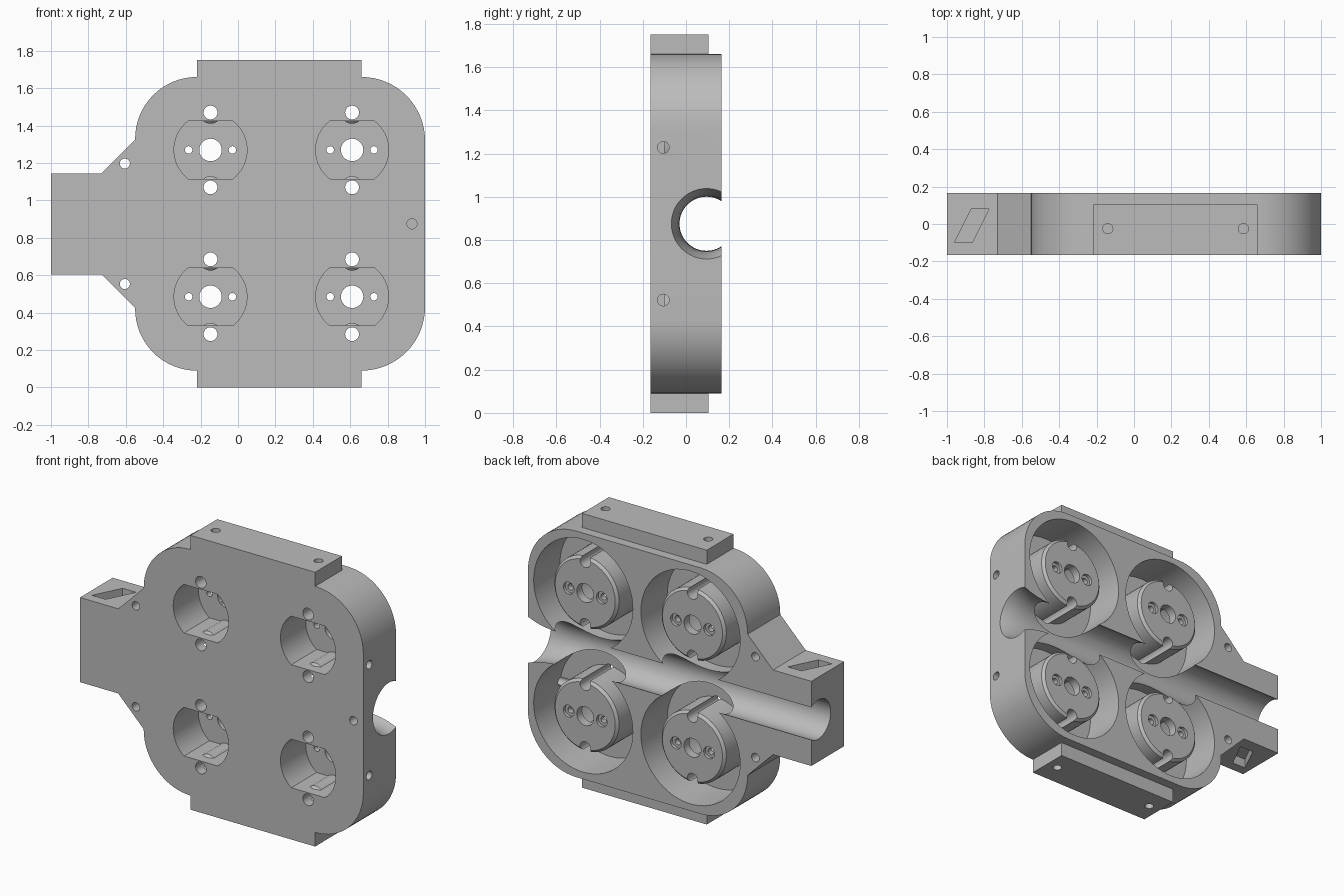
import bpy, bmesh, math
from mathutils import Vector, Matrix

if "Cube" in bpy.data.objects:
    bpy.data.objects.remove(bpy.data.objects["Cube"])

grey = bpy.data.materials.new("plain grey")
grey.use_nodes = True
grey.diffuse_color = (0.5, 0.5, 0.5, 1)
grey.node_tree.nodes["Principled BSDF"].inputs["Base Color"].default_value = (0.5, 0.5, 0.5, 1)

X, Y, Z = Vector((1, 0, 0)), Vector((0, 1, 0)), Vector((0, 0, 1))


def finish(bm, name):
    bmesh.ops.remove_doubles(bm, verts=bm.verts, dist=1e-5)
    bmesh.ops.recalc_face_normals(bm, faces=bm.faces)
    mesh = bpy.data.meshes.new(name)
    bm.to_mesh(mesh)
    bm.free()
    obj = bpy.data.objects.new(name, mesh)
    bpy.context.collection.objects.link(obj)
    return obj


def prism(name, points, direction):
    """Extrude a flat outline of 3D points."""
    bm = bmesh.new()
    face = bm.faces.new([bm.verts.new(p) for p in points])
    new = bmesh.ops.extrude_face_region(bm, geom=[face])["geom"]
    verts = [v for v in new if isinstance(v, bmesh.types.BMVert)]
    bmesh.ops.translate(bm, verts=verts, vec=direction)
    return finish(bm, name)


def lathe(name, profile, origin, axis, steps=32):
    """Turn a closed (radius, distance) profile around an axis."""
    bm = bmesh.new()
    turn = Z.rotation_difference(axis).to_matrix().to_4x4()
    rings = []
    for r, t in profile:
        rings.append([bm.verts.new((r * math.cos(a), r * math.sin(a), t))
                      for a in (math.tau * i / steps for i in range(steps))]
                     if r else [bm.verts.new((0, 0, t))] * steps)
    for a, b in zip(rings, rings[1:]):
        for i in range(steps):
            j = (i + 1) % steps
            loop = list(dict.fromkeys((a[i], a[j], b[j], b[i])))
            if len(loop) > 2:
                bm.faces.new(loop)
    bm.transform(Matrix.Translation(origin) @ turn)
    return finish(bm, name)


def cut(target, cutter):
    cutter.hide_render = True
    mod = target.modifiers.new("cut", 'BOOLEAN')
    mod.operation, mod.solver, mod.object = 'DIFFERENCE', 'EXACT', cutter
    bpy.context.view_layer.objects.active = target
    bpy.ops.object.modifier_apply(modifier=mod.name)
    bpy.data.objects.remove(cutter)


def drill(target, r, origin, axis, depth, steps=24):
    profile = [(0, -0.02), (r, -0.02), (r, depth), (0, depth)]
    cut(target, lathe("drill", profile, Vector(origin), axis, steps))


def arc(cx, cz, r, start, end, n=16):
    angles = [math.radians(start + (end - start) * i / n) for i in range(n + 1)]
    return [(cx + r * math.cos(a), cz + r * math.sin(a)) for a in angles]


# Plate outline: upper half, mirrored about the middle height
MID, FRONT, BACK = 0.875, -0.165, 0.165
half = [(-1, 0.27), (-0.73, 0.27), (-0.55, 0.45)]
half += arc(-0.22, 0.455, 0.33, 180, 90)
half += [(-0.22, 0.875), (0.66, 0.875)]
half += arc(0.66, 0.445, 0.34, 90, 0)
outline = half + [(x, -z) for x, z in reversed(half)]
body = prism("motor_housing", [(x, FRONT, MID + z) for x, z in outline], Y * (BACK - FRONT))
body.data.materials.append(grey)

# Step the mounting tabs back from the rear face
for z0 in (-0.05, 1.66):
    box = [(-0.23, 0.105, z0), (0.67, 0.105, z0),
           (0.67, 0.105, z0 + 0.14), (-0.23, 0.105, z0 + 0.14)]
    cut(body, prism("tab_step", box, Y * 0.2))

# Motor pockets, each leaving a round chamfered boss
FLOOR, TOP = -0.10, 0.145
centres = [(x, z) for x in (-0.147, 0.61) for z in (0.485, 1.27)]
pocket = [(0, TOP), (0.212, TOP), (0.228, TOP - 0.016), (0.228, FLOOR),
          (0.35, FLOOR), (0.35, 0.25), (0, 0.25)]
for x, z in centres:
    cut(body, lathe("pocket", pocket, Vector((x, 0, z)), Y, 64))

# Cable channel along the plate, flared at one end
channel = [(0, -1.1), (0.125, -1.1), (0.125, 0.78), (0.128, 0.84), (0.135, 0.9),
           (0.146, 0.95), (0.163, 1.0), (0.2, 1.05), (0, 1.05)]
cut(body, lathe("channel", channel, Vector((0, 0.095, MID)), X, 64))

# Motor seats from the front, with ridges around the wire holes
flat = math.degrees(math.asin(0.155 / 0.195))
ridge = [(0, -0.15), (0.06, -0.09), (0.06, 0.2), (0, 0.2)]
screw = [(0, -0.1), (0.02, -0.1), (0.02, 0.02), (0.038, 0.02), (0.038, 0.1), (0, 0.1)]
for x, z in centres:
    rim = arc(x, z, 0.195, -flat, flat) + arc(x, z, 0.195, 180 - flat, 180 + flat)
    seat = prism("seat", [(px, -0.2, pz) for px, pz in rim], Y * 0.29)
    for s in (-1, 1):
        cut(seat, lathe("ridge", ridge, Vector((x, 0, z + s * 0.2)), Y))
    cut(body, seat)
    drill(body, 0.06, (x, 0.05, z), Y, 0.2, 32)
    for s in (-1, 1):
        cut(body, lathe("screw", screw, Vector((x + s * 0.117, 0.105, z)), Y, 24))
        drill(body, 0.037, (x, FRONT, z + s * 0.2), Y, 0.4)

# Fixing holes, and slanted blind slots in the arm
slot = [(-0.96, -0.1), (-0.865, -0.1), (-0.775, 0.08), (-0.87, 0.08)]
for s in (-1, 1):
    edge = MID + s * 0.875
    for x in (-0.14, 0.585):
        drill(body, 0.027, (x, -0.025, edge), Z * -s, 0.12)
    drill(body, 0.027, (1, -0.105, MID + s * 0.353), -X, 0.12)
    drill(body, 0.027, (-0.605, FRONT, MID + s * 0.322), Y, 0.4)
    top = MID + s * 0.27
    cut(body, prism("slot", [(x, y, top + s * 0.02) for x, y in slot], Z * -s * 0.08))
drill(body, 0.027, (0.93, FRONT, MID), Y, 0.07)

# Smooth the round walls, keep the edges crisp
bpy.ops.object.select_all(action='DESELECT')
body.select_set(True)
bpy.context.view_layer.objects.active = body
bpy.ops.object.shade_smooth_by_angle(angle=math.radians(30))
